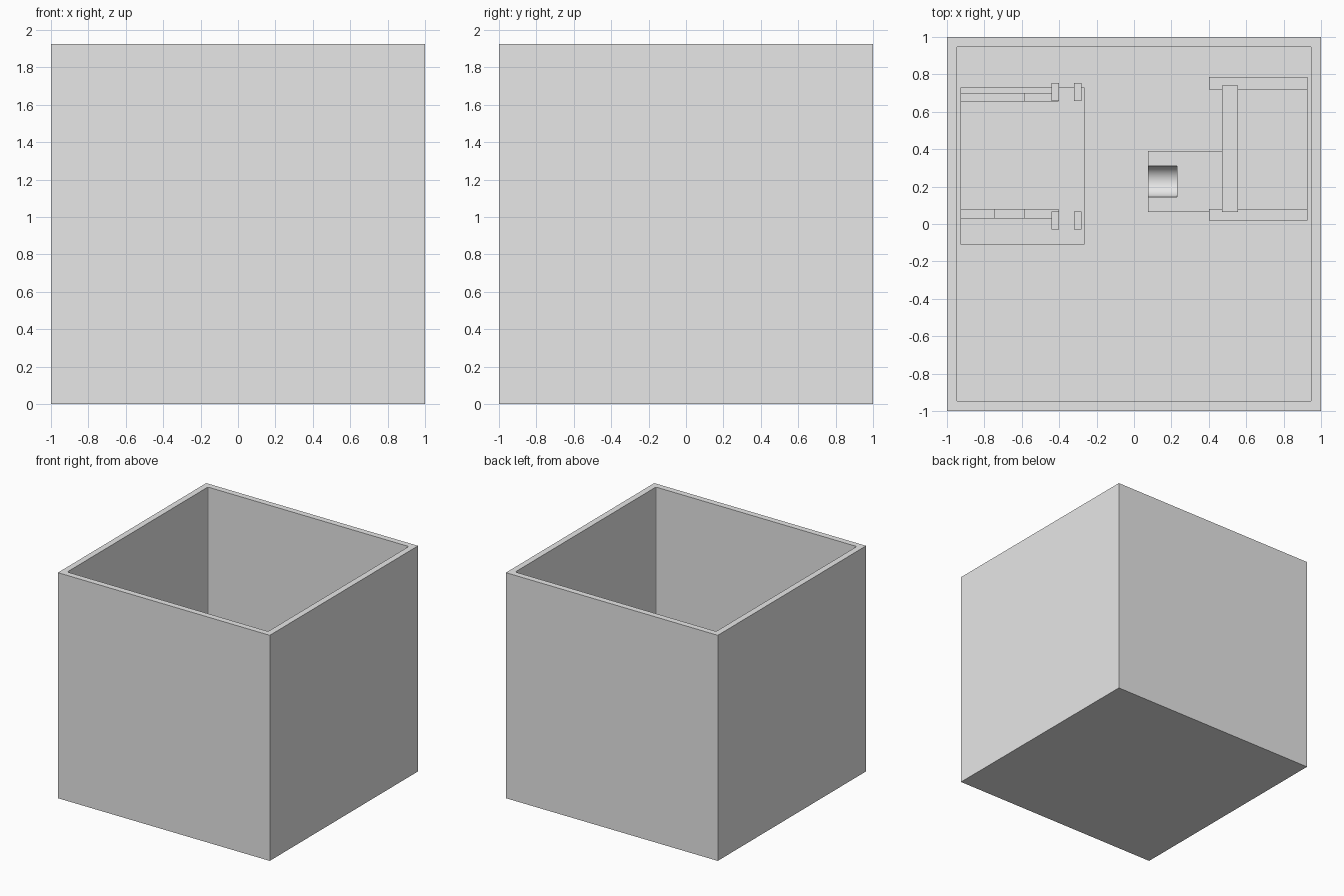
import bpy, bmesh
from math import pi, radians

if "Cube" in bpy.data.objects:
    bpy.data.objects.remove(bpy.data.objects["Cube"], do_unlink=True)

grey = bpy.data.materials.new("light grey")
grey.use_nodes = True
grey.diffuse_color = (0.8, 0.8, 0.8, 1)
grey.node_tree.nodes["Principled BSDF"].inputs["Base Color"].default_value = (0.8, 0.8, 0.8, 1)

HEIGHT, WALL = 1.925, 0.073
INNER = 1 - WALL


def box(name, x, y, z):
    """Box from its (low, high) range on each axis."""
    bpy.ops.mesh.primitive_cube_add(size=1, location=[sum(r) / 2 for r in (x, y, z)])
    ob = bpy.context.object
    ob.name = name
    ob.scale = [r[1] - r[0] for r in (x, y, z)]
    bpy.ops.object.transform_apply(location=True, rotation=False, scale=True)
    ob.data.materials.append(grey)
    return ob


# Open-topped casing: the top face is inset and pushed down to the floor
casing = box("casing", (-1, 1), (-1, 1), (0, HEIGHT))
bm = bmesh.new()
bm.from_mesh(casing.data)
top = max(bm.faces, key=lambda f: f.calc_center_median().z)
bmesh.ops.inset_region(bm, faces=[top], thickness=WALL)
lid = bmesh.ops.extrude_discrete_faces(bm, faces=[top])["faces"][0]
bmesh.ops.translate(bm, verts=lid.verts, vec=(0, 0, WALL - HEIGHT))
# Slightly eased inner corners
corners = [e for e in bm.edges
           if abs(e.verts[0].co.z - e.verts[1].co.z) > 1
           and all(abs(v.co.x) < 0.95 for v in e.verts)]
bmesh.ops.bevel(bm, geom=corners, offset=0.01, segments=2, profile=0.5, affect='EDGES')
bm.to_mesh(casing.data)
bm.free()

# Shelf on the -x wall, with stepped rails and upright stops
SHELF = 0.55
box("shelf", (-INNER, -0.265), (-0.11, 0.73), (SHELF - 0.07, SHELF))
box("back_rail", (-INNER, -0.405), (0.655, 0.70), (SHELF, SHELF + 0.05))
box("back_rail_step", (-INNER, -0.585), (0.655, 0.70), (SHELF + 0.05, SHELF + 0.08))
box("front_rail", (-INNER, -0.405), (0.03, 0.08), (SHELF, SHELF + 0.05))
box("front_rail_step", (-INNER, -0.585), (0.03, 0.08), (SHELF + 0.05, SHELF + 0.08))
box("front_rail_end", (-INNER, -0.745), (0.03, 0.08), (SHELF + 0.08, SHELF + 0.11))
for side, y in (("front", -0.03), ("back", 0.658)):
    for place, x in (("inner", -0.44), ("outer", -0.32)):
        box(f"{side}_{place}_stop", (x, x + 0.04), (y, y + 0.096), (SHELF - 0.07, SHELF + 0.09))

# Slide on the +x wall: two guide rails with a plate held between them
box("front_guide", (0.40, INNER), (0.02, 0.08), (0.42, 0.66))
box("back_guide", (0.40, INNER), (0.72, 0.785), (0.42, 0.66))
box("slide_plate", (0.47, INNER), (0.08, 0.72), (0.50, 0.57))
box("slide_lugs", (0.47, 0.555), (0.065, 0.74), (0.57, 0.67))

# Arm with a rounded trough cut into its free end
arm = box("arm", (0.075, 0.47), (0.065, 0.39), (0.45, 0.57))
bpy.ops.mesh.primitive_cylinder_add(vertices=48, radius=0.083, depth=0.31,
                                    location=(0.075, 0.228, 0.57), rotation=(0, pi / 2, 0))
cutter = bpy.context.object
cutter.hide_render = True
cut = arm.modifiers.new("trough", 'BOOLEAN')
cut.operation, cut.object, cut.solver = 'DIFFERENCE', cutter, 'EXACT'
bpy.ops.object.select_all(action='DESELECT')
arm.select_set(True)
bpy.context.view_layer.objects.active = arm
bpy.ops.object.modifier_apply(modifier=cut.name)
bpy.data.objects.remove(cutter, do_unlink=True)
bpy.ops.object.shade_smooth_by_angle(angle=radians(30))
